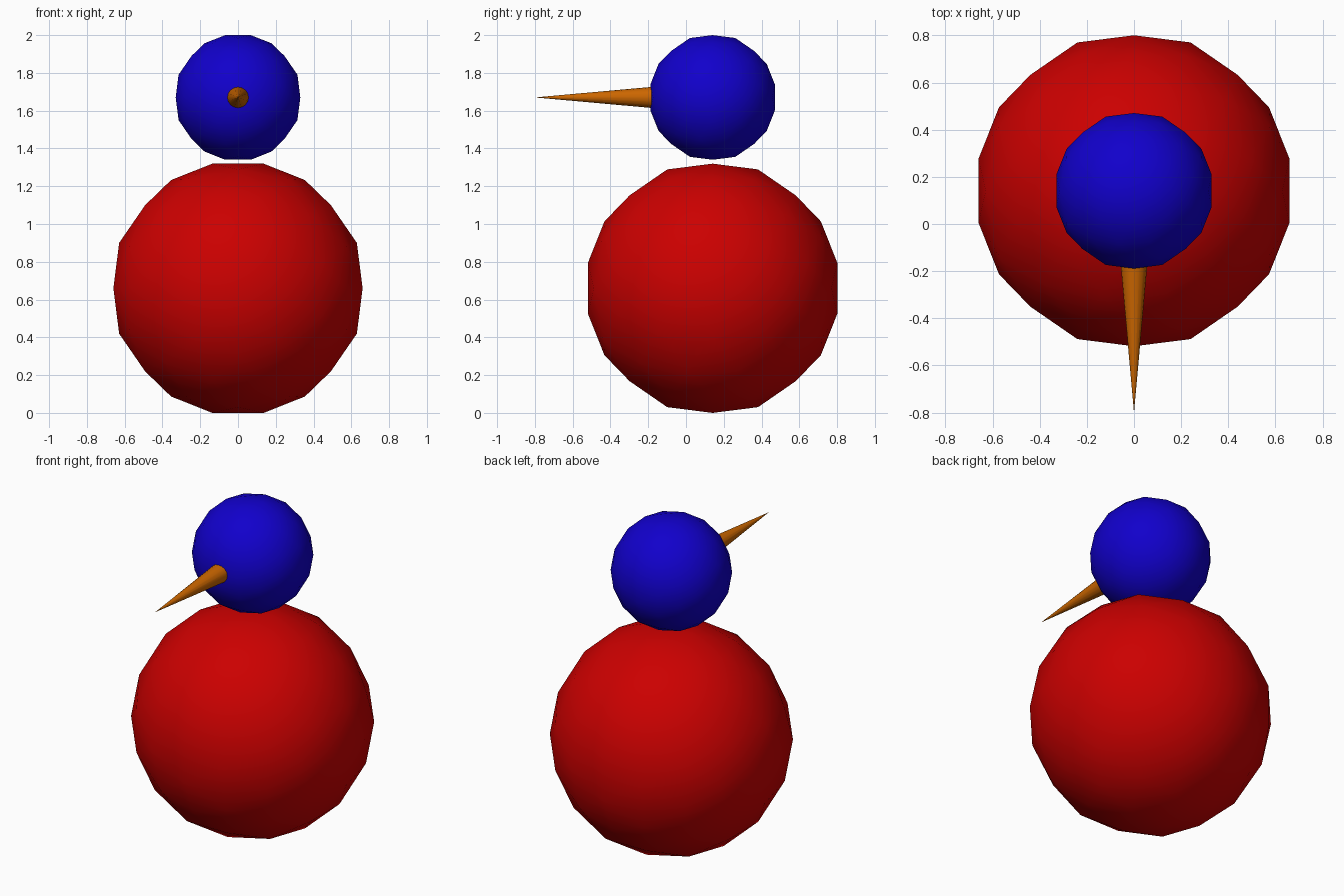
import bpy, bmesh, math
from mathutils import Matrix

if "Cube" in bpy.data.objects:
    bpy.data.objects.remove(bpy.data.objects["Cube"])

R = 0.6736                 # body radius
CY = 0.141                 # y of the body and head centres
BODY_Z, HEAD_Z = 0.6597, 1.6701


def finish(bm, name, color):
    bmesh.ops.recalc_face_normals(bm, faces=bm.faces)
    for f in bm.faces:
        f.smooth = True
    me = bpy.data.meshes.new(name)
    bm.to_mesh(me)
    bm.free()
    ob = bpy.data.objects.new(name, me)
    bpy.context.collection.objects.link(ob)
    mat = bpy.data.materials.new(name + "_colour")
    mat.diffuse_color = (*color, 1)
    mat.use_nodes = True
    mat.node_tree.nodes["Principled BSDF"].inputs["Base Color"].default_value = mat.diffuse_color
    me.materials.append(mat)
    return ob


def hull(points):
    bm = bmesh.new()
    for p in points:
        bm.verts.new(p)
    bmesh.ops.convex_hull(bm, input=bm.verts[:])
    return bm


def ball(name, radius, z, color):
    # icosahedron from three golden rectangles, each edge split in three
    t = (1 + math.sqrt(5)) / 2
    base = []
    for a in (-1, 1):
        for b in (-t, t):
            base += [(a, 0, b), (0, b, a), (b, a, 0)]
    ico = hull(base)
    pts = [v.co.copy() for v in ico.verts]
    for e in ico.edges:
        a, b = (v.co for v in e.verts)
        pts += [a.lerp(b, 1 / 3), a.lerp(b, 2 / 3)]
    pts += [f.calc_center_median() for f in ico.faces]
    ico.free()
    bm = hull([p.normalized() * radius for p in pts])
    ob = finish(bm, name, color)
    ob.location = (0, CY, z)


# body and head
ball("body", R, BODY_Z, (0.6, 0.0, 0.0))
ball("head", R / 2, HEAD_Z, (0.0056, 0.0, 0.6))

# carrot nose, base sunk into the head, tip forward
tip_y, base_y, base_r = -0.80, CY - 0.4 * R, 0.0605
depth = base_y - tip_y
bm = bmesh.new()
bmesh.ops.create_cone(bm, cap_ends=True, segments=16, radius1=base_r, radius2=0, depth=depth,
                      matrix=Matrix.Rotation(math.radians(90), 4, 'X'))
bmesh.ops.remove_doubles(bm, verts=bm.verts, dist=0.0001)
nose = finish(bm, "nose", (0.6, 0.133, 0.0))
nose.location = (0, (tip_y + base_y) / 2, HEAD_Z)

# smooth round the nose, crisp at its tip and base
me = nose.data
normals = [None] * len(me.loops)
for p in me.polygons:
    for i in p.loop_indices:
        n = p.normal.copy()
        co = me.vertices[me.loops[i].vertex_index].co
        if len(p.vertices) == 3 and co.y > 0:
            n = co.copy()
            n.y = 0
            n.normalize()
            n.y = -base_r / depth
        normals[i] = n.normalized()
me.normals_split_custom_set(normals)
